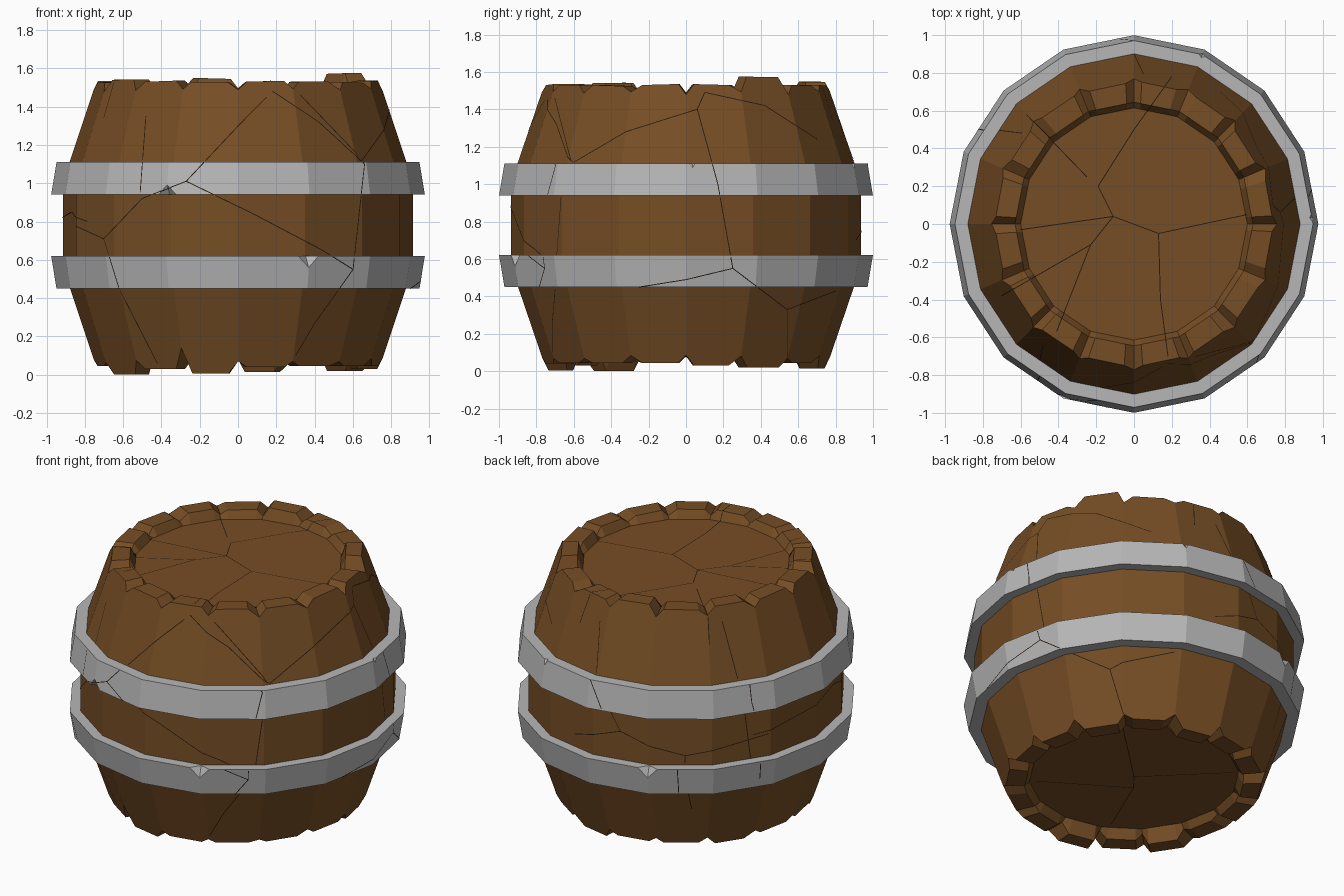
import bpy, bmesh, random
from math import cos, sin, pi, radians
from mathutils import Vector
from mathutils.bvhtree import BVHTree

random.seed(4)
SIDES = 16
STRETCH = 1.024  # the barrel is slightly longer in y

if "Cube" in bpy.data.objects:
    bpy.data.objects.remove(bpy.data.objects["Cube"])


def material(name, rgb):
    mat = bpy.data.materials.new(name)
    mat.use_nodes = True
    mat.diffuse_color = (*rgb, 1)
    mat.node_tree.nodes["Principled BSDF"].inputs["Base Color"].default_value = (*rgb, 1)
    return mat


wood = material("brown wood", (0.18, 0.075, 0.018))
metal = material("grey metal", (0.47, 0.47, 0.47))
dark = material("dark crack", (0.022, 0.011, 0.005))


def finish(bm, name, mat):
    mesh = bpy.data.meshes.new(name)
    bm.to_mesh(mesh)
    bm.free()
    mesh.materials.append(mat)
    obj = bpy.data.objects.new(name, mesh)
    bpy.context.collection.objects.link(obj)
    return obj


def rim_point(step, radius, z):
    """Point on the flat-sided outline; whole steps are its corners."""
    i, t = int(step // 1), step % 1
    a, b = (Vector((cos(k * 2 * pi / SIDES), STRETCH * sin(k * 2 * pi / SIDES), 0)) for k in (i, i + 1))
    return a.lerp(b, t) * radius + Vector((0, 0, z))


def skin(bm, columns, closed):
    """Join neighbouring columns of vertices with quads, all the way round."""
    for a, b in zip(columns, columns[1:] + columns[:1]):
        n = len(a)
        for j in range(n if closed else n - 1):
            k = (j + 1) % n
            bm.faces.new((a[j], b[j], b[k], a[k]))


# Staves: uneven plank ends with V notches between neighbours
BELLY, LOW, HIGH = 0.915, 0.565, 1.005
top_end = [1.53] * SIDES
low_end = [0.045] * SIDES
for plank, z in {0: 1.535, 1: 1.575, 6: 1.54, 9: 1.54, 4: 1.545}.items():
    top_end[plank] = z
for plank, z in {0: 0.03, 1: 0.02, 3: 0.015, 6: 0.03, 9: 0, 10: 0.03, 11: 0.005, 12: 0.04}.items():
    low_end[plank] = z
low_notch = {11: 0.14, 0: 0.085, 12: 0.07}


def stave_radius(z):
    return BELLY - max(z - HIGH, LOW - z, 0) / 3


bm = bmesh.new()
columns = []
for i in range(SIDES):
    left, right = random.uniform(0.13, 0.22), random.uniform(0.78, 0.87)
    notch = (low_notch.get(i, random.uniform(0.065, 0.085)), random.uniform(1.475, 1.5))
    ends = (low_end[i], top_end[i])
    tilt = random.uniform(-0.006, 0.006)
    for t, (low, high) in ((0, notch), (left, ends), (right, (ends[0], ends[1] + tilt))):
        inner_low, inner_high = min(low, 0.08), max(high, 1.49)
        profile = [(0.6, 0.09), (0.63, inner_low), (stave_radius(low), low), (BELLY, LOW),
                   (BELLY, HIGH), (stave_radius(high), high), (0.63, inner_high), (0.6, 1.48)]
        columns.append([bm.verts.new(rim_point(i + t, r, z)) for r, z in profile])
skin(bm, columns, False)
# Recessed lids close both ends
bm.faces.new([c[-1] for c in columns])
bm.faces.new([c[0] for c in reversed(columns)])
bmesh.ops.recalc_face_normals(bm, faces=bm.faces)
parts = [finish(bm, "barrel_staves", wood)]


# Hoops with chipped edges
def hoop(name, profile, chips):
    bm = bmesh.new()
    cols = [[bm.verts.new(rim_point(i, r, z)) for r, z in profile] for i in range(SIDES)]
    skin(bm, cols, True)
    bmesh.ops.recalc_face_normals(bm, faces=bm.faces)
    obj = finish(bm, name, metal)
    bm = bmesh.new()
    for angle, z in chips:
        chip = bmesh.ops.create_uvsphere(bm, u_segments=4, v_segments=2, radius=0.075)["verts"]
        a = radians(angle)
        for v in chip:
            x, y = v.co.x * 0.7, v.co.y
            v.co = (x * cos(a) - y * sin(a) + 0.975 * cos(a),
                    x * sin(a) + y * cos(a) + sin(a), v.co.z + z)
    cutter = finish(bm, "chip_cutter", metal)
    cutter.hide_render = True
    mod = obj.modifiers.new("chips", "BOOLEAN")
    mod.operation, mod.solver, mod.object = "DIFFERENCE", "EXACT", cutter
    bpy.context.view_layer.update()
    obj.data = bpy.data.meshes.new_from_object(obj.evaluated_get(bpy.context.evaluated_depsgraph_get()))
    obj.modifiers.clear()
    bpy.data.objects.remove(cutter)
    parts.append(obj)


hoop("lower_hoop", [(0.84, 0.45), (0.948, 0.45), (0.976, 0.62), (0.88, 0.62)],
     [(292.5, 0.62), (112.5, 0.62)])
hoop("upper_hoop", [(0.88, 0.94), (0.976, 0.94), (0.948, 1.11), (0.84, 1.11)],
     [(247.5, 0.93), (2, 1.12), (67.5, 1.12)])

# Cracks: hairline strips draped over the surface, drawn side by side
bpy.context.view_layer.update()
deps = bpy.context.evaluated_depsgraph_get()
trees = [BVHTree.FromObject(p, deps) for p in parts]


def drape(origin, direction):
    hits = [h for h in (t.ray_cast(origin, direction) for t in trees) if h[0]]
    return min(hits, key=lambda h: h[3]) if hits else None


def cracks(name, place, direction, paths, half=0.0025):
    bm = bmesh.new()
    for path in paths:
        for a, b in zip(path, path[1:]):
            a, b = Vector(a), Vector(b)
            count = max(2, int((b - a).length / 0.012))
            last = None
            for s in range(count + 1):
                hit = drape(place(*a.lerp(b, s / count)), Vector(direction))
                if hit and last and (hit[0] - last[0]).length < 0.05:
                    side = (hit[0] - last[0]).cross(hit[1]).normalized() * half
                    p, q = (h[0] + h[1] * 0.002 for h in (last, hit))
                    bm.faces.new([bm.verts.new(v) for v in (p - side, p + side, q + side, q - side)])
                last = hit
    bmesh.ops.remove_doubles(bm, verts=bm.verts, dist=0.0005)
    finish(bm, name, dark)


cracks("front_cracks", lambda x, z: Vector((x, -3, z)), (0, 1, 0), [
    [(-.9, .8), (-.7, .71), (-.5, .92), (-.27, 1.01), (.04, 1.34), (.15, 1.45)],
    [(-.27, 1.01), (.08, .84), (.44, .65), (.6, .55), (.4, .27), (.3, .1)],
    [(-.7, .71), (-.62, .45), (-.42, .06)],
    [(.18, 1.48), (.42, 1.32), (.66, 1.1), (.6, .55)],
    [(-.51, .95), (-.48, 1.35)]])
cracks("left_cracks", lambda y, z: Vector((3, y, z)), (-1, 0, 0), [
    [(-.7, 1.46), (-.61, 1.11), (-.32, 1.28), (.06, 1.4), (.17, 1), (.25, .55), (.54, .33), (.54, .07)],
    [(.25, .55), (0, .49), (-.25, .45)],
    [(.06, 1.4), (.1, 1.49), (.42, 1.42), (.7, 1.24)],
    [(.54, .33), (.8, .43)]])
cracks("back_cracks", lambda x, z: Vector((x, 3, z)), (0, -1, 0), [
    [(.15, .7), (-.17, .8), (-.52, .68), (-.84, .76)],
    [(-.17, .8), (0, 1.12), (.05, 1.4)],
    [(-.52, .68), (-.5, .3)]])
cracks("right_cracks", lambda y, z: Vector((-3, y, z)), (1, 0, 0), [
    [(.48, 1.45), (.5, 1), (.45, .5)],
    [(.45, .77), (-.25, .85), (-.45, .8)]])
cracks("top_cracks", lambda x, y: Vector((x, y, 3)), (0, 0, -1), [
    [(.6, .05), (.13, -.05), (-.11, .04), (-.19, .2), (0, .5), (.2, .78)],
    [(.13, -.05), (.14, -.4), (.18, -.7)],
    [(-.6, -.03), (-.11, .04), (-.23, -.11), (-.41, -.57)],
    [(-.23, -.11), (-.7, -.38)],
    [(-.57, .58), (-.25, .25)]])
cracks("bottom_cracks", lambda x, y: Vector((x, y, -3)), (0, 0, 1), [
    [(.42, .4), (0, 0), (-.08, -.1), (-.25, -.5)],
    [(0, 0), (-.4, .4)],
    [(-.08, -.1), (.4, -.4)]])
